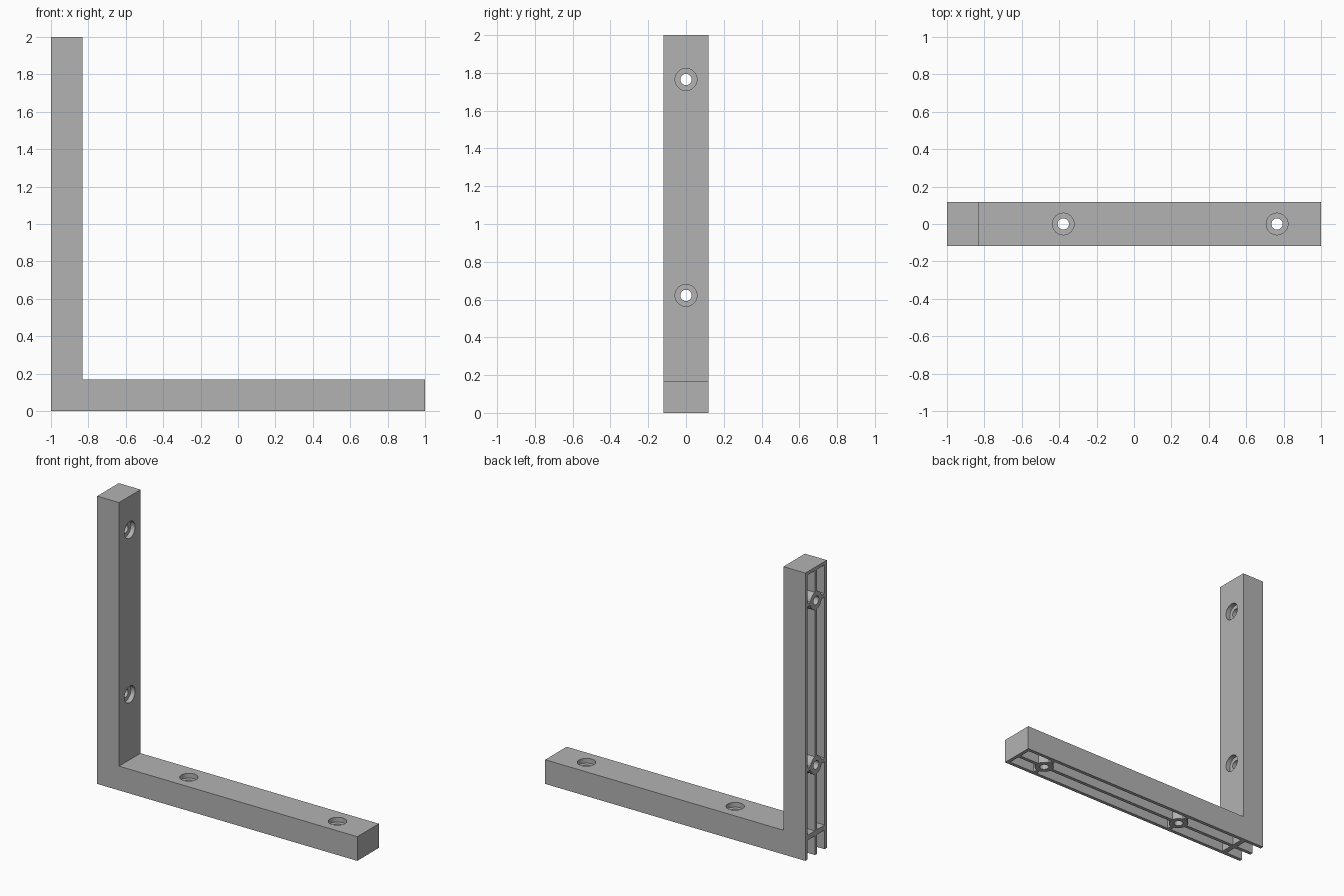
import bpy
import bmesh
from mathutils import Matrix, Vector

LENGTH, HALF_WIDTH, DEPTH = 2.0, 0.118, 0.168
PLATE, WALL, RIB = 0.035, 0.024, 0.024
HOLES = (0.622, 1.765)
OVER = 0.1  # how far cutters reach past open faces

default = bpy.data.objects.get("Cube")
if default:
    bpy.data.objects.remove(default, do_unlink=True)

grey = bpy.data.materials.new("plain grey")
grey.use_nodes = True
colour = (0.45, 0.45, 0.45, 1)
grey.diffuse_color = colour
grey.node_tree.nodes["Principled BSDF"].inputs["Base Color"].default_value = colour


def place(along, y, depth, upright):
    """Arm coordinates to world; both arms share the outer corner."""
    return Vector((depth - 1, y, along) if upright else (along - 1, y, depth))


def add_box(bm, along, y, depth, upright=False):
    a = place(along[0], y[0], depth[0], upright)
    b = place(along[1], y[1], depth[1], upright)
    size = Matrix.Diagonal((*(b - a), 1))
    bmesh.ops.create_cube(bm, size=1, matrix=Matrix.Translation((a + b) / 2) @ size)


def add_cylinders(bm, radius, depth):
    """One cylinder at every screw position on both arms."""
    for upright in (False, True):
        for along in HOLES:
            turn = Matrix.Rotation(1.5707963, 4, "Y") if upright else Matrix()
            centre = place(along, 0, sum(depth) / 2, upright)
            bmesh.ops.create_cone(bm, cap_ends=True, segments=32, radius1=radius,
                                  radius2=radius, depth=depth[1] - depth[0],
                                  matrix=Matrix.Translation(centre) @ turn)


def make_object(name, bm):
    bmesh.ops.recalc_face_normals(bm, faces=bm.faces)
    mesh = bpy.data.meshes.new(name)
    bm.to_mesh(mesh)
    bm.free()
    mesh.materials.append(grey)
    obj = bpy.data.objects.new(name, mesh)
    bpy.context.collection.objects.link(obj)
    return obj


def combine(target, name, bm, operation):
    tool = make_object(name, bm)
    tool.hide_render = True
    mod = target.modifiers.new(name, "BOOLEAN")
    mod.operation, mod.solver, mod.object = operation, "EXACT", tool
    bpy.context.view_layer.objects.active = target
    bpy.ops.object.modifier_apply(modifier=mod.name)
    bpy.data.objects.remove(tool, do_unlink=True)


# L-shaped body
bm = bmesh.new()
outline = [(0, 0), (LENGTH, 0), (LENGTH, DEPTH), (DEPTH, DEPTH), (DEPTH, LENGTH), (0, LENGTH)]
face = bm.faces.new([bm.verts.new(place(u, -HALF_WIDTH, v, False)) for u, v in outline])
side = bmesh.ops.extrude_face_region(bm, geom=[face])["geom"]
bmesh.ops.translate(bm, vec=(0, 2 * HALF_WIDTH, 0),
                    verts=[v for v in side if isinstance(v, bmesh.types.BMVert)])
bracket = make_object("corner_bracket", bm)

# Hollow cells either side of the centre rib, split by cross ribs
bm = bmesh.new()
floor = DEPTH - PLATE
cells = [(DEPTH, HOLES[0] - RIB / 2),
         (HOLES[0] + RIB / 2, HOLES[1] - RIB / 2),
         (HOLES[1] + RIB / 2, LENGTH - WALL)]
inner, outer = RIB / 2, HALF_WIDTH - WALL
for y in ((-outer, -inner), (inner, outer)):
    add_box(bm, (-OVER, floor), y, (-OVER, floor))
    for upright in (False, True):
        for cell in cells:
            add_box(bm, cell, y, (-OVER, floor), upright)
combine(bracket, "cells", bm, "DIFFERENCE")

# Screw bosses, through holes and counterbores
for name, radius, depth, operation in (
        ("bosses", 0.062, (0, floor + PLATE / 2), "UNION"),
        ("screw_holes", 0.03, (-OVER, DEPTH + OVER), "DIFFERENCE"),
        ("counterbores", 0.058, (DEPTH - 0.033, DEPTH + OVER), "DIFFERENCE")):
    bm = bmesh.new()
    add_cylinders(bm, radius, depth)
    combine(bracket, name, bm, operation)

# Smooth round walls, crisp edges
bpy.ops.object.select_all(action="DESELECT")
bracket.select_set(True)
bpy.context.view_layer.objects.active = bracket
bpy.ops.object.shade_smooth_by_angle(angle=0.5)
